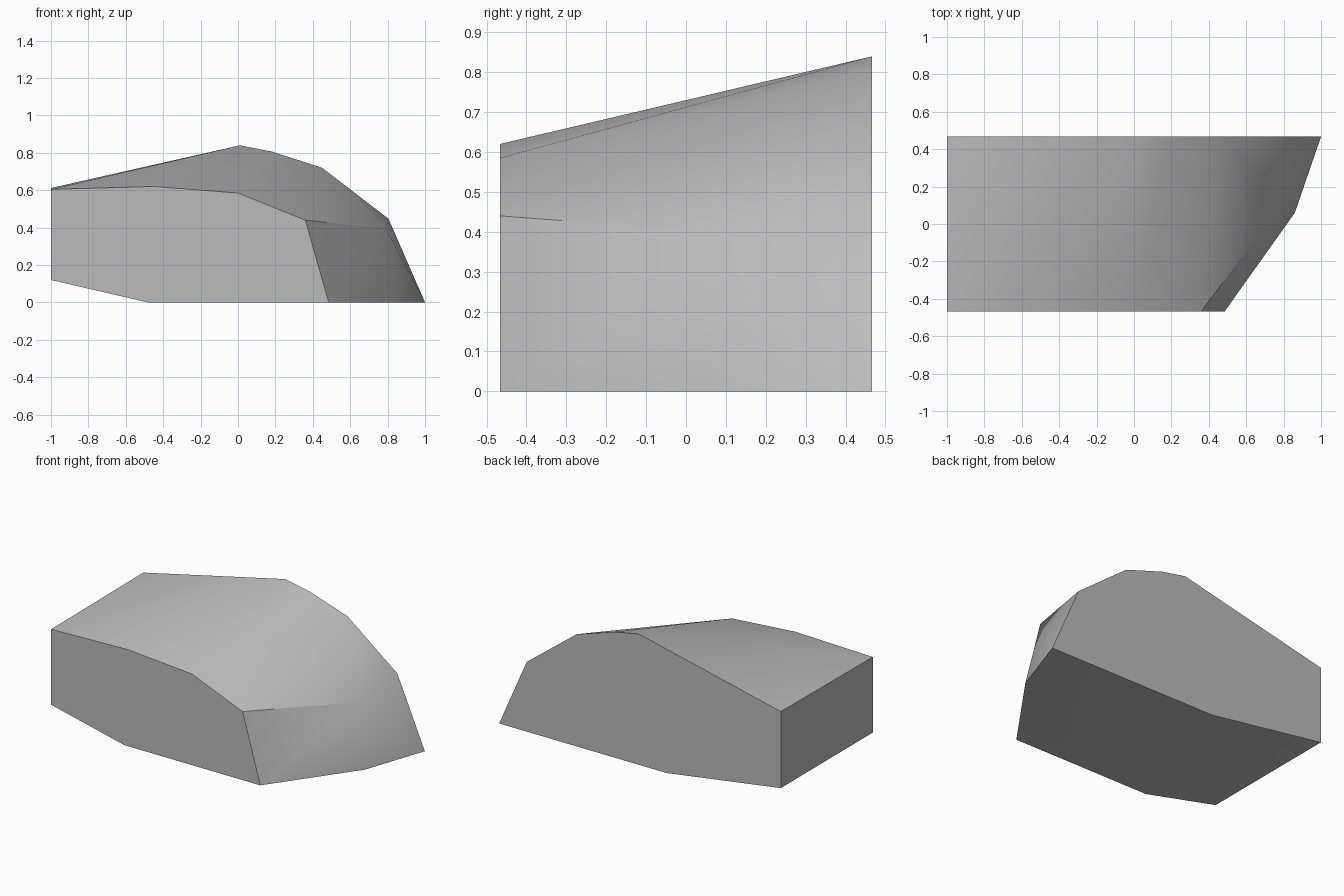
import bpy, bmesh, math

if "Cube" in bpy.data.objects:
    bpy.data.objects.remove(bpy.data.objects["Cube"], do_unlink=True)

# Outlines (x, z) of the two flat ends, and the corner between them
HALF = 0.467
front = [(-1, 0.12), (-0.48, 0), (0.485, 0), (0.36, 0.44),
         (0, 0.585), (-0.45, 0.62), (-1, 0.605)]
back = [(-1, 0.12), (-0.19, 0), (1, 0), (0.805, 0.447), (0.45, 0.72),
        (0.18, 0.807), (0.01, 0.84), (-1, 0.612)]
corner = [(0.86, 0.06, 0), (0.79, 0.11, 0.396)]

points = [(x, -HALF, z) for x, z in front]
points += [(x, HALF, z) for x, z in back] + corner

# Faceted boulder skin stretched round the outlines
bm = bmesh.new()
for p in points:
    bm.verts.new(p)
hull = bmesh.ops.convex_hull(bm, input=bm.verts[:])
loose = {e for e in hull["geom_interior"] + hull["geom_unused"]
         if isinstance(e, bmesh.types.BMVert) and e.is_valid}
bmesh.ops.delete(bm, geom=list(loose), context="VERTS")
bmesh.ops.dissolve_limit(bm, angle_limit=math.radians(0.5),
                         verts=bm.verts[:], edges=bm.edges[:])
bmesh.ops.recalc_face_normals(bm, faces=bm.faces[:])
mesh = bpy.data.meshes.new("rock")
bm.to_mesh(mesh)
bm.free()

rock = bpy.data.objects.new("rock", mesh)
bpy.context.collection.objects.link(rock)

# Plain grey stone
stone = bpy.data.materials.new("grey_stone")
stone.use_nodes = True
color = (0.5, 0.5, 0.5, 1)
stone.diffuse_color = color
stone.node_tree.nodes["Principled BSDF"].inputs["Base Color"].default_value = color
mesh.materials.append(stone)

# Soft slopes with crisp rims
bpy.ops.object.select_all(action="DESELECT")
rock.select_set(True)
bpy.context.view_layer.objects.active = rock
bpy.ops.object.shade_smooth_by_angle(angle=math.radians(32))
